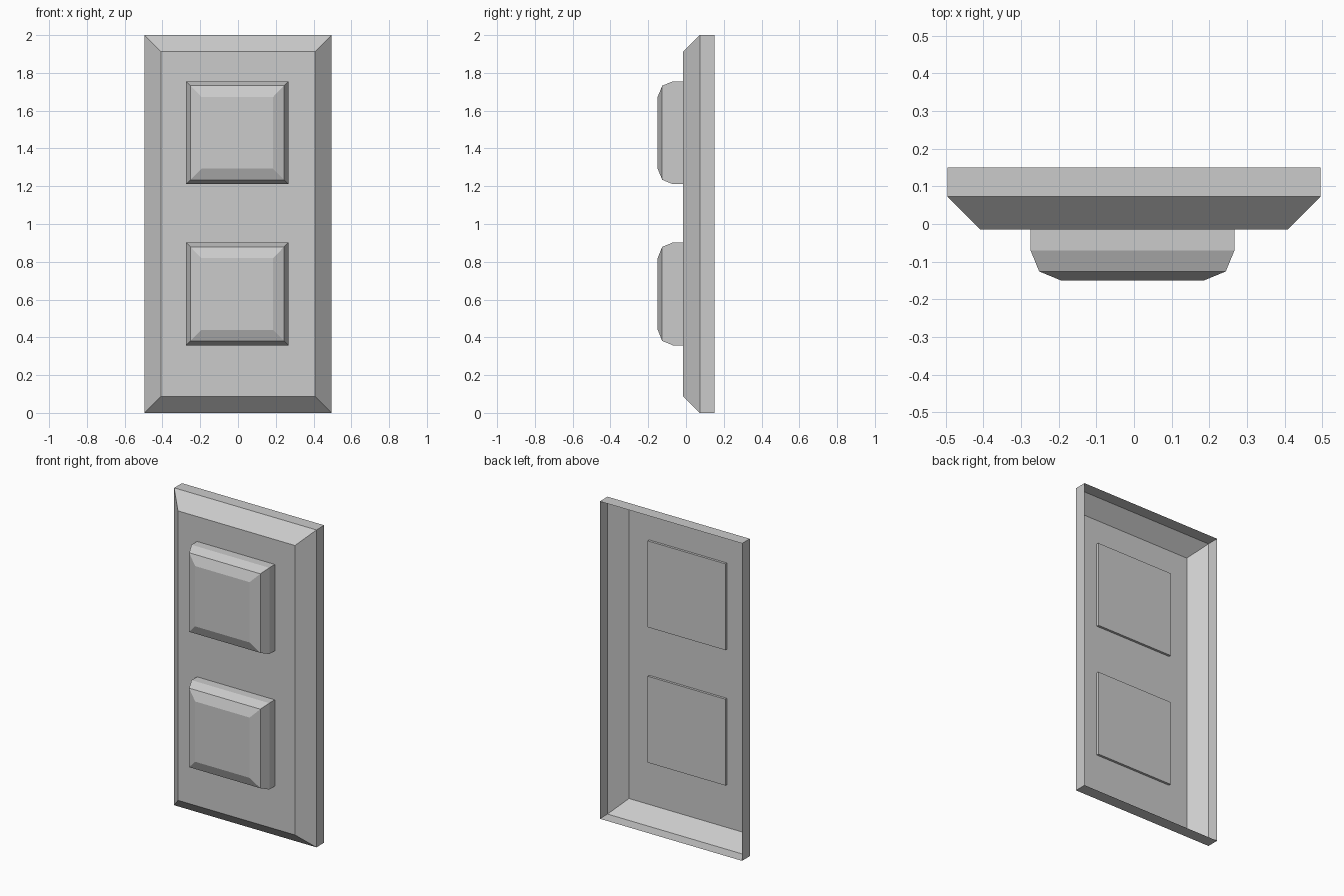
import bpy
import bmesh

cube = bpy.data.objects.get("Cube")
if cube:
    bpy.data.objects.remove(cube, do_unlink=True)

grey = bpy.data.materials.new("light_grey")
grey.use_nodes = True
colour = (0.6, 0.6, 0.6, 1)
grey.diffuse_color = colour
grey.node_tree.nodes["Principled BSDF"].inputs["Base Color"].default_value = colour


def stepped_panel(name, centre, rings, closed_back):
    """Loft rectangles (half width, half height, y) from back to front."""
    cx, cz = centre
    bm = bmesh.new()
    loops = [[bm.verts.new((cx + sx * w, y, cz + sz * h))
              for sx, sz in ((-1, -1), (1, -1), (1, 1), (-1, 1))]
             for w, h, y in rings]
    for back, front in zip(loops, loops[1:]):
        for i in range(4):
            j = (i + 1) % 4
            bm.faces.new((back[i], front[i], front[j], back[j]))
    bm.faces.new(loops[-1])
    if closed_back:
        bm.faces.new(loops[0][::-1])
    # Orient every face so the front cap looks towards -y
    bm.normal_update()
    for face in bm.faces:
        outward = face.calc_center_median()
        outward.x -= cx
        outward.z -= cz
        outward.y -= rings[0][2]
        if closed_back and face is bm.faces[:][-1]:
            continue
        if face.normal.dot(outward) < 0:
            face.normal_flip()
    mesh = bpy.data.meshes.new(name)
    bm.to_mesh(mesh)
    bm.free()
    mesh.materials.append(grey)
    obj = bpy.data.objects.new(name, mesh)
    bpy.context.collection.objects.link(obj)
    return obj


# Hollow wall plate, open at the back, with a wide front chamfer
stepped_panel("wall_plate", (0, 1),
              [(0.496, 1, 0.15), (0.496, 1, 0.073), (0.408, 0.912, -0.015)], False)

# Two solid raised buttons, passing slightly through the plate
for name, z in (("upper_button", 1.483), ("lower_button", 0.63)):
    stepped_panel(name, (-0.004, z),
                  [(0.271, 0.272, 0.0), (0.271, 0.272, -0.07),
                   (0.248, 0.249, -0.126), (0.19, 0.19, -0.15)], True)
